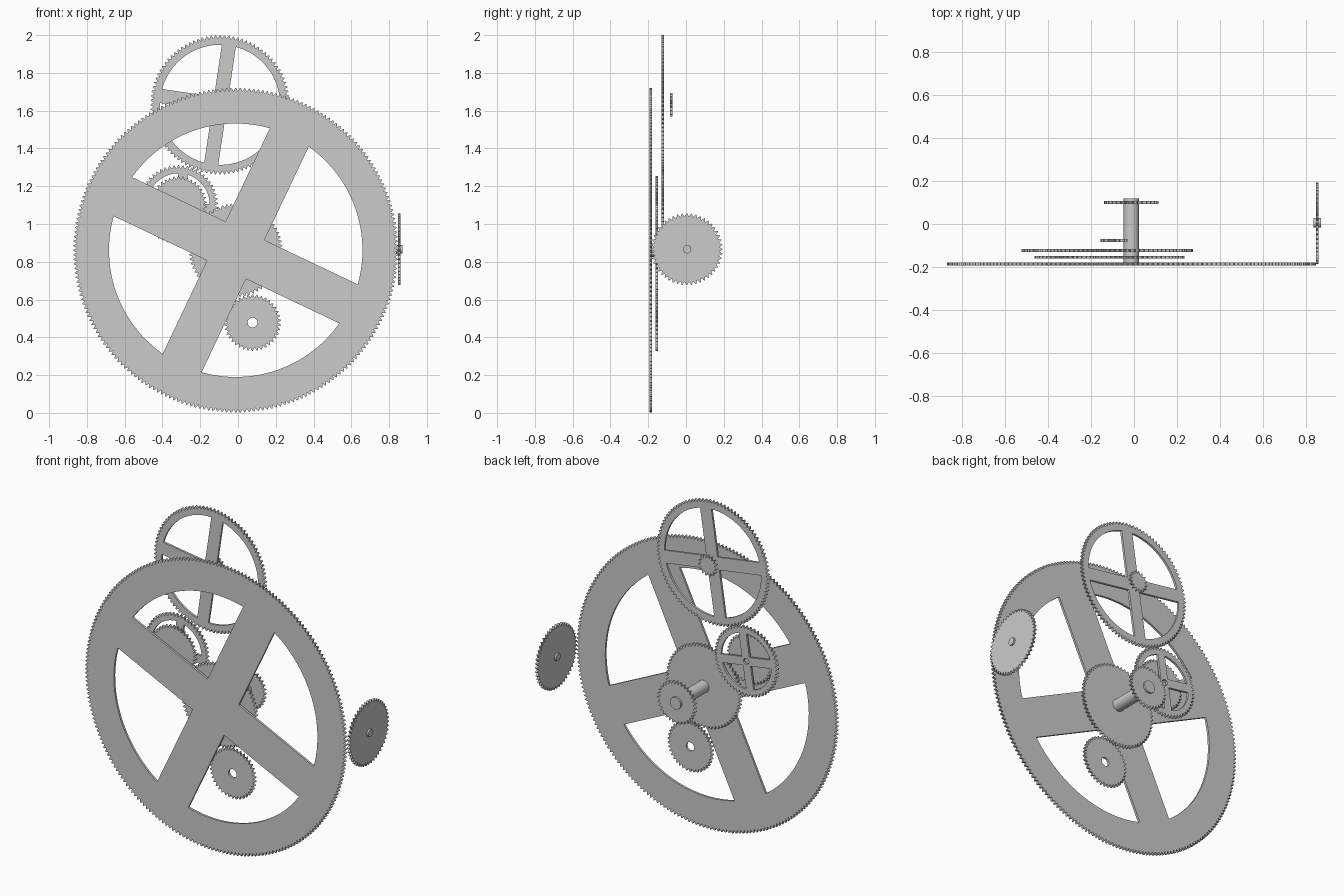
import bpy
from math import sin, cos, pi, asin, radians

if "Cube" in bpy.data.objects:
    bpy.data.objects.remove(bpy.data.objects["Cube"])

THICK = 0.013
CX, CZ = -0.012, 0.861   # main axle


def polar(r, a):
    return (r * cos(a), r * sin(a))


def wheel(name, loc, r, teeth, depth=0.018, inner=0, spoke=0, angle=0, hole=0, turn=0):
    """Toothed wheel with optional four-spoke windows and centre hole."""
    cu = bpy.data.curves.new(name, 'CURVE')
    cu.dimensions = '2D'
    cu.fill_mode = 'BOTH'
    cu.extrude = THICK / 2

    def loop(pts):
        s = cu.splines.new('POLY')
        s.points.add(len(pts) - 1)
        for p, (x, y) in zip(s.points, pts):
            p.co = (x, y, 0, 1)
        s.use_cyclic_u = True

    # triangular teeth with a narrow flat tip
    step = 2 * pi / teeth
    rim = []
    for i in range(teeth):
        a = pi / 2 + i * step
        rim += [polar(r, a - step * .07), polar(r, a + step * .07),
                polar(r - depth, a + step * .5)]
    loop(rim)
    # windows between spokes
    if inner:
        h = spoke / 2
        a0 = asin(h / inner)
        for k in range(4):
            base = radians(angle) + k * pi / 2
            n = 24
            arc = [polar(inner, base + a0 + (pi / 2 - 2 * a0) * i / n) for i in range(n + 1)]
            loop([polar(h * 2 ** .5, base + pi / 4)] + arc)
    if hole:
        loop([polar(hole, 2 * pi * i / 24) for i in range(24)])

    tmp = bpy.data.objects.new(name + "_outline", cu)
    bpy.context.collection.objects.link(tmp)
    bpy.context.view_layer.update()
    dg = bpy.context.evaluated_depsgraph_get()
    me = bpy.data.meshes.new_from_object(tmp.evaluated_get(dg))
    bpy.data.objects.remove(tmp)
    for p in me.polygons:
        p.use_smooth = False
    ob = bpy.data.objects.new(name, me)
    ob.location = loc
    ob.rotation_euler = (pi / 2, 0, turn)
    bpy.context.collection.objects.link(ob)
    return ob


def shaft(name, loc, r, length, rot):
    bpy.ops.mesh.primitive_cylinder_add(vertices=32, radius=r, depth=length,
                                        location=loc, rotation=rot)
    ob = bpy.context.object
    ob.name = name
    bpy.ops.object.shade_smooth_by_angle()


# main drive wheel, its centre gear, shaft and rear gear
wheel("main_wheel", (CX, -0.187, CZ), 0.86, 224, inner=0.671, spoke=0.228, angle=64.6)
wheel("centre_gear", (CX, -0.155, CZ), 0.248, 64)
wheel("rear_gear", (CX, 0.1, CZ), 0.127, 32)
shaft("main_shaft", (CX, -0.035, CZ), 0.036, 0.306, (pi / 2, 0, 0))

# lower idler
wheel("lower_gear", (0.077, -0.155, 0.478), 0.15, 38, hole=0.026)

# upper left pair
wheel("upper_left_gear", (-0.315, -0.155, 1.103), 0.15, 38)
wheel("upper_left_spoked_gear", (-0.315, -0.123, 1.103), 0.209, 53,
      inner=0.165, spoke=0.05, angle=81.5, hole=0.018)

# top pair
wheel("top_spoked_gear", (-0.095, -0.123, 1.631), 0.369, 96,
      inner=0.318, spoke=0.075, angle=81.5)
wheel("top_pinion", (-0.093, -0.077, 1.631), 0.063, 15)

# side crown gear with hub
wheel("side_gear", (0.854, 0.004, 0.866), 0.19, 48, turn=pi / 2)
shaft("side_hub", (0.854, 0.006, 0.866), 0.022, 0.033, (0, pi / 2, 0))
